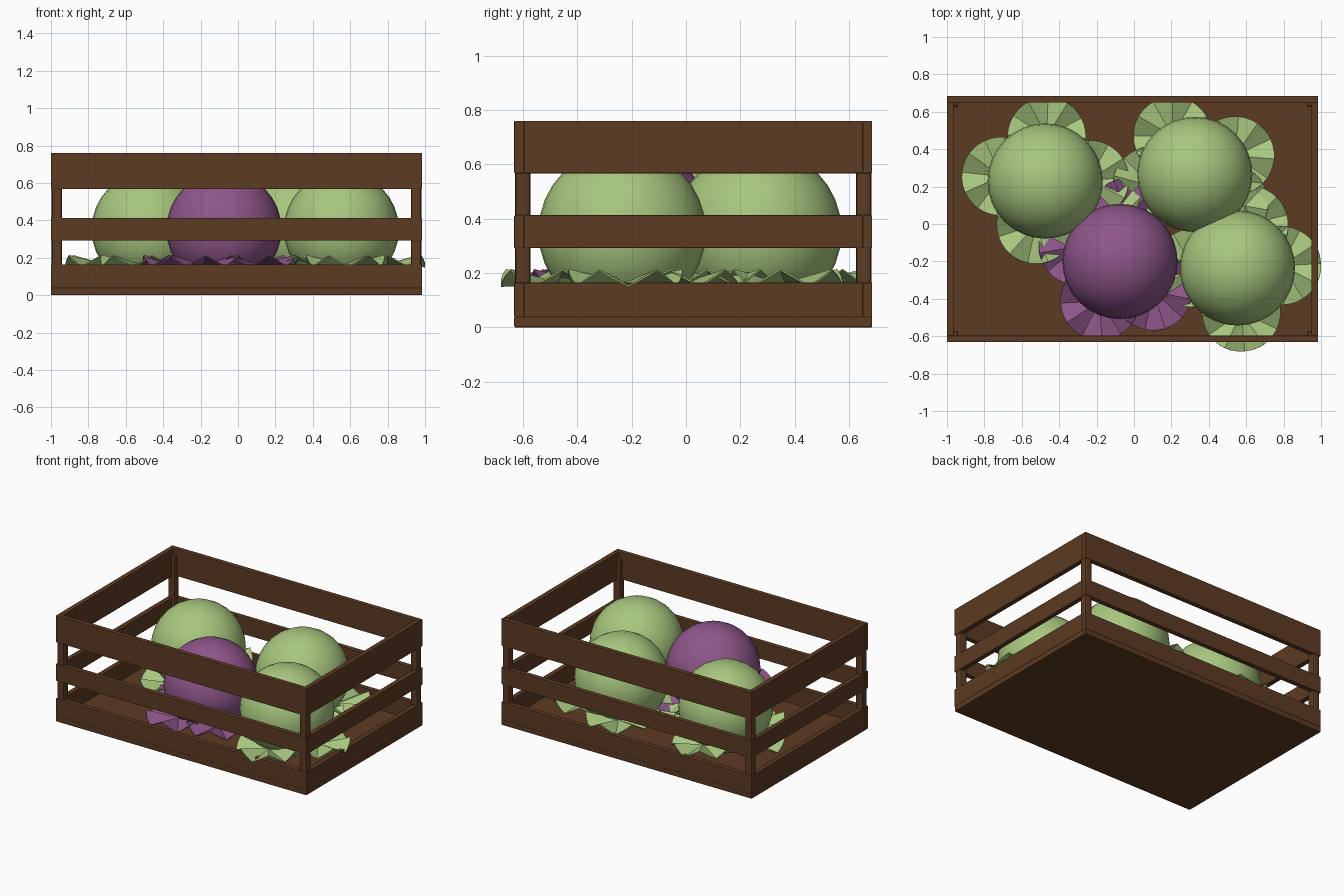
import bpy, bmesh, math

if "Cube" in bpy.data.objects:
    bpy.data.objects.remove(bpy.data.objects["Cube"])

def material(name, rgb):
    m = bpy.data.materials.new(name)
    m.diffuse_color = (*rgb, 1)
    m.use_nodes = True
    m.node_tree.nodes["Principled BSDF"].inputs["Base Color"].default_value = m.diffuse_color
    return m

BROWN = material("brown_wood", (0.107, 0.043, 0.016))
GREEN = material("leaf_green", (0.39, 0.57, 0.21))
PURPLE = material("cabbage_purple", (0.27, 0.092, 0.25))

def finish(bm, name, mat):
    me = bpy.data.meshes.new(name)
    bm.to_mesh(me)
    bm.free()
    me.materials.append(mat)
    ob = bpy.data.objects.new(name, me)
    bpy.context.collection.objects.link(ob)
    return ob

def box(name, x0, x1, y0, y1, z0, z1, bevel=0.005):
    bm = bmesh.new()
    bmesh.ops.create_cube(bm, size=1)
    for v in bm.verts:
        v.co = ((x0 + x1) / 2 + v.co.x * (x1 - x0),
                (y0 + y1) / 2 + v.co.y * (y1 - y0),
                (z0 + z1) / 2 + v.co.z * (z1 - z0))
    ob = finish(bm, name, BROWN)
    b = ob.modifiers.new("bevel", "BEVEL")
    b.width = bevel
    b.segments = 2
    return ob

# Crate
X0, X1, Y0, Y1, T, P = -1.0, 0.984, -0.632, 0.685, 0.035, 0.057
box("crate_floor", X0, X1, Y0, Y1, 0, 0.04)
for label, z0, z1 in (("lower", 0.038, 0.165), ("middle", 0.292, 0.413), ("upper", 0.567, 0.76)):
    box(label + "_front_slat", X0, X1, Y0, Y0 + T, z0, z1, 0.003)
    box(label + "_back_slat", X0, X1, Y1 - T, Y1, z0, z1, 0.003)
    box(label + "_left_slat", X0, X0 + T, Y0 + T, Y1 - T, z0, z1, 0.003)
    box(label + "_right_slat", X1 - T, X1, Y0 + T, Y1 - T, z0, z1, 0.003)

# Rounded corner posts, just inside the slat faces
for side, x in (("left", X0 + 0.003), ("right", X1 - P - 0.003)):
    for end, y in (("front", Y0 + 0.003), ("back", Y1 - P - 0.003)):
        box(f"{end}_{side}_post", x, x + P, y, y + P, 0.02, 0.72, 0.014)

def head(name, x, y, mat):
    bm = bmesh.new()
    bmesh.ops.create_uvsphere(bm, u_segments=32, v_segments=16, radius=0.308)
    for f in bm.faces:
        f.smooth = True
    finish(bm, name, mat).location = (x, y, 0.352)

def leaf(name, x, y, turn, mat, r=0.21, folds=6, sub=3):
    """Round pleated leaf: fan of ridges and valleys with a zigzag rim."""
    bm = bmesh.new()
    n = folds * 2 * sub
    hub = bm.verts.new((x, y, 0.165))
    rim = []
    for i in range(n):
        a = turn + math.tau * i / n
        t = (i % (2 * sub)) / sub
        wave = t if t <= 1 else 2 - t
        rim.append(bm.verts.new((x + r * math.cos(a), y + r * math.sin(a), 0.155 + 0.06 * wave)))
    for i in range(n):
        bm.faces.new((hub, rim[i], rim[(i + 1) % n]))
    ob = finish(bm, name, mat)
    s = ob.modifiers.new("thickness", "SOLIDIFY")
    s.thickness = 0.006

# Cabbages: centre, colour, leaf directions in degrees
D = 0.238
for name, x, y, mat, angles in (
        ("back_left_cabbage", -0.475, 0.23, GREEN, (2, 88, 174, 258)),
        ("back_right_cabbage", 0.325, 0.265, GREEN, (25, 120, 195, 320)),
        ("purple_cabbage", -0.075, -0.2, PURPLE, (80, 160, 243, 318)),
        ("front_right_cabbage", 0.553, -0.235, GREEN, (3, 75, 180, 275))):
    head(name + "_head", x, y, mat)
    for i, deg in enumerate(angles):
        a = math.radians(deg)
        leaf(f"{name}_leaf_{i + 1}", x + D * math.cos(a), y + D * math.sin(a), a, mat)
